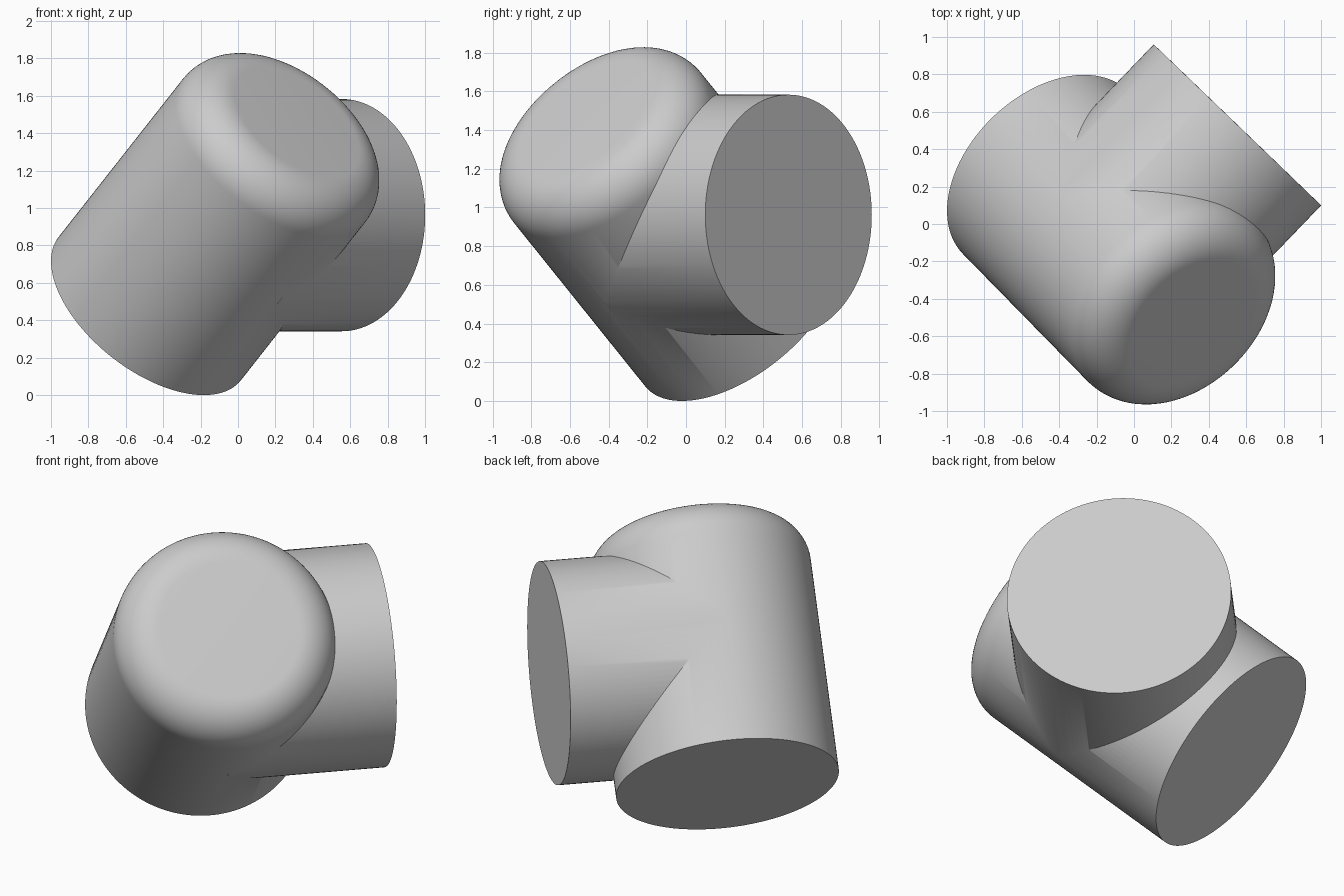
import bpy, bmesh, math
from mathutils import Vector

cube = bpy.data.objects.get("Cube")
if cube:
    bpy.data.objects.remove(cube, do_unlink=True)

SEGMENTS = 128
RADIUS = 0.62
FILLET = 0.23
LENGTH = 1.5

grey = bpy.data.materials.new("plain_grey")
grey.use_nodes = True
grey.diffuse_color = (0.6, 0.6, 0.6, 1)
grey.node_tree.nodes["Principled BSDF"].inputs["Base Color"].default_value = (0.6, 0.6, 0.6, 1)


def lathe(name, profile, base, direction):
    """Spin a closed (radius, height) profile and stand it on base along direction."""
    bm = bmesh.new()
    verts = [bm.verts.new((r, 0, h)) for r, h in profile]
    edges = [bm.edges.new(pair) for pair in zip(verts, verts[1:])]
    bmesh.ops.spin(bm, geom=verts + edges, cent=(0, 0, 0), axis=(0, 0, 1),
                   angle=math.tau, steps=SEGMENTS, use_duplicate=False)
    bmesh.ops.remove_doubles(bm, verts=bm.verts, dist=1e-5)
    bmesh.ops.recalc_face_normals(bm, faces=bm.faces)
    mesh = bpy.data.meshes.new(name)
    bm.to_mesh(mesh)
    bm.free()
    mesh.materials.append(grey)
    obj = bpy.data.objects.new(name, mesh)
    bpy.context.collection.objects.link(obj)
    obj.location = base
    obj.rotation_mode = 'QUATERNION'
    obj.rotation_quaternion = Vector(direction).to_track_quat('Z', 'Y')
    return obj


# Main body: tilted cylinder with one rounded end
main_base = Vector((-0.471, 0.273, 0.463))
main_axis = Vector((0.523, -0.534, 0.665)).normalized()
arc = [math.radians(90 * i / 16) for i in range(17)]
rounded = [(RADIUS - FILLET + FILLET * math.cos(a),
            LENGTH - FILLET + FILLET * math.sin(a)) for a in arc]
body = lathe("tee_body", [(0, 0), (RADIUS, 0)] + rounded + [(0, LENGTH)],
             main_base, main_axis)

# Side branch: flat-ended cylinder leaving the middle of the body
branch_end = Vector((0.553, 0.53, 0.962))
branch_start = main_base + main_axis * LENGTH / 2
branch_axis = branch_end - branch_start
branch_radius = RADIUS + 0.001
branch = lathe("side_branch", [(0, 0), (branch_radius, 0),
                               (branch_radius, branch_axis.length),
                               (0, branch_axis.length)],
               branch_start, branch_axis)

# Join both parts into one solid
union = body.modifiers.new("join_branch", 'BOOLEAN')
union.operation = 'UNION'
union.solver = 'EXACT'
union.object = branch
bpy.context.view_layer.objects.active = body
body.select_set(True)
bpy.ops.object.modifier_apply(modifier=union.name)
bpy.data.objects.remove(branch, do_unlink=True)
bpy.ops.object.shade_smooth_by_angle(angle=math.radians(30))
